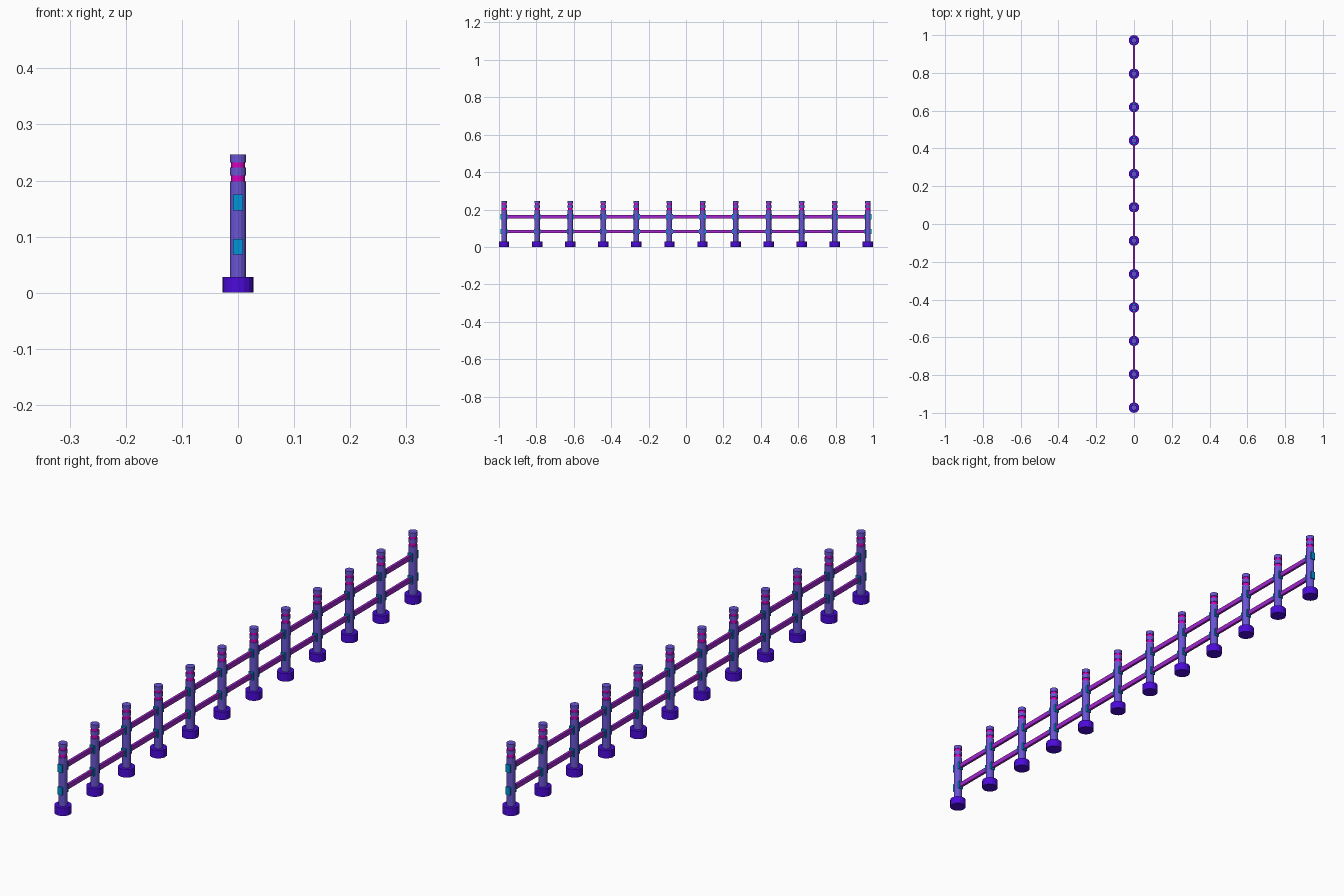
import bpy, bmesh
from mathutils import Matrix

if "Cube" in bpy.data.objects:
    bpy.data.objects.remove(bpy.data.objects["Cube"])

POSTS, END = 12, 0.9725
RAIL_Z = (0.082, 0.161)


def material(name, rgb):
    m = bpy.data.materials.new(name)
    m.diffuse_color = (*rgb, 1)
    m.use_nodes = True
    m.node_tree.nodes["Principled BSDF"].inputs["Base Color"].default_value = m.diffuse_color
    return m


BASE = material("indigo", (0.07, 0.003, 0.70))
POST = material("violet", (0.14, 0.09, 0.65))
BAND = material("magenta", (0.70, 0.0, 0.52))
CLIP = material("cyan", (0.0, 0.30, 0.70))
RAIL = material("purple", (0.36, 0.02, 0.62))


def finish(bm, name, mat):
    me = bpy.data.meshes.new(name)
    bm.to_mesh(me)
    bm.free()
    me.materials.append(mat)
    return me


def drum(name, r, z0, z1, mat, sides=16):
    bm = bmesh.new()
    bmesh.ops.create_cone(bm, cap_ends=True, segments=sides, radius1=r, radius2=r,
                          depth=z1 - z0, matrix=Matrix.Translation((0, 0, (z0 + z1) / 2)))
    return finish(bm, name, mat)


def box(name, size, z, mat):
    bm = bmesh.new()
    bmesh.ops.create_cube(bm, size=1, matrix=Matrix.Translation((0, 0, z)) @ Matrix.Diagonal((*size, 1)))
    return finish(bm, name, mat)


def place(mesh, y=0):
    ob = bpy.data.objects.new(mesh.name, mesh)
    ob.location.y = y
    bpy.context.collection.objects.link(ob)


# parts of one post: foot, shaft, grooved head and rail brackets
parts = [
    drum("post_base", 0.0275, 0, 0.028, BASE),
    drum("post_shaft", 0.0147, 0.028, 0.198, POST),
    drum("lower_band", 0.0127, 0.198, 0.209, BAND),
    drum("post_collar", 0.0147, 0.209, 0.223, POST),
    drum("upper_band", 0.0127, 0.223, 0.232, BAND),
    drum("post_cap", 0.0147, 0.232, 0.246, POST),
]
parts += [box("rail_bracket", (0.017, 0.036, 0.028), z, CLIP) for z in RAIL_Z]

# row of posts
for i in range(POSTS):
    y = -END + 2 * END * i / (POSTS - 1)
    for mesh in parts:
        place(mesh, y)

# two long rails
for z in RAIL_Z:
    place(box("rail", (0.009, 2 * END, 0.017), z, RAIL))
